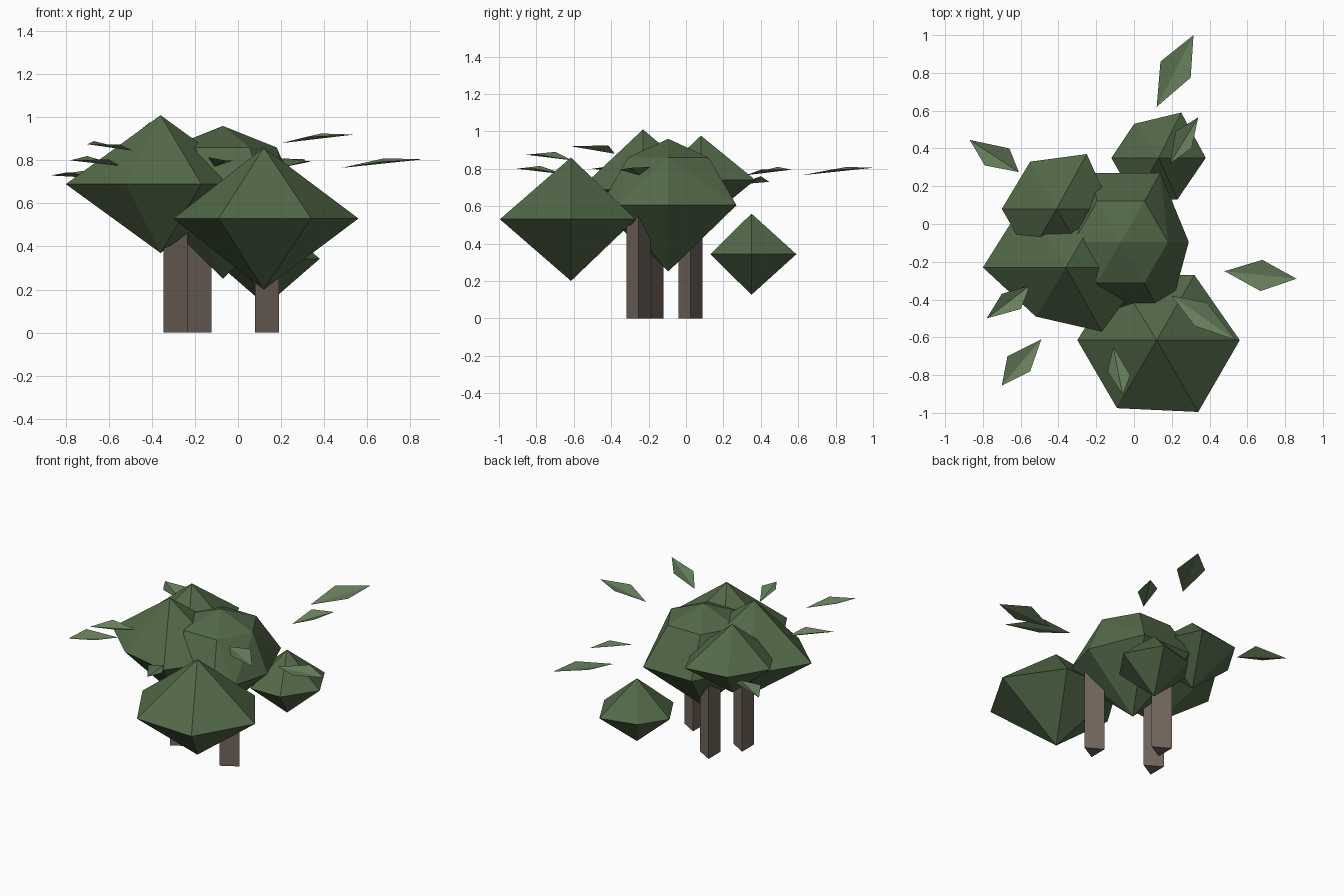
import bpy, bmesh, math
from mathutils import Vector

if "Cube" in bpy.data.objects:
    bpy.data.objects.remove(bpy.data.objects["Cube"])


def material(name, rgb):
    m = bpy.data.materials.new(name)
    m.diffuse_color = (*rgb, 1)
    m.use_nodes = True
    m.node_tree.nodes["Principled BSDF"].inputs["Base Color"].default_value = m.diffuse_color
    return m


FOLIAGE = material("foliage_green", (0.085, 0.14, 0.065))
LEAF = material("leaf_green", (0.14, 0.22, 0.11))
BARK = material("bark_brown", (0.17, 0.135, 0.11))


def finish(bm, name, mat):
    me = bpy.data.meshes.new(name)
    bm.to_mesh(me)
    bm.free()
    me.materials.append(mat)
    ob = bpy.data.objects.new(name, me)
    bpy.context.collection.objects.link(ob)
    return ob


def hull(name, points, mat):
    """Closed faceted lump around a few points."""
    bm = bmesh.new()
    for p in points:
        bm.verts.new(p)
    res = bmesh.ops.convex_hull(bm, input=bm.verts[:])
    bmesh.ops.recalc_face_normals(bm, faces=bm.faces[:])
    finish(bm, name, mat)


def ring(r, n=6):
    return [(r * math.cos(i * math.tau / n), r * math.sin(i * math.tau / n))
            for i in range(n)]


def clump(name, centre, half_height, outline):
    """Six-sided double pyramid of foliage."""
    c = Vector(centre)
    pts = [c + Vector((x, y, 0)) for x, y in outline]
    pts += [c + Vector((0, 0, s * half_height)) for s in (1, -1)]
    hull(name, pts, FOLIAGE)


# outer foliage clumps
clump("foliage_front", (0.12, -0.615, 0.53), 0.33,
      [(0.44, 0), (0.22, -0.38), (-0.21, -0.36), (-0.42, 0), (-0.21, 0.34), (0.2, 0.345)])
clump("foliage_left", (-0.36, -0.23, 0.69), 0.32,
      [(0.44, 0), (0.19, -0.34), (-0.16, -0.26), (-0.44, 0), (-0.22, 0.35), (0.22, 0.38)])
clump("foliage_back_left", (-0.41, 0.08, 0.74), 0.237,
      [(0.29, 0), (0.145, -0.25), (-0.145, -0.25), (-0.29, 0), (-0.14, 0.25), (0.16, 0.29)])
clump("foliage_back_right", (0.13, 0.35, 0.343), 0.217,
      [(0.25, 0), (0.1, -0.22), (-0.125, -0.22), (-0.25, 0), (-0.13, 0.18), (0.12, 0.24)])

# central foliage: apex, shoulder ring, equator and pointed bottom
cx, cy = -0.07, -0.095
equator = [(0.36, 0), (0.21, 0.365), (-0.16, 0.365), (-0.36, 0.03),
           (-0.17, -0.27), (-0.07, -0.355), (0.2, -0.36), (0.29, -0.26)]
hull("foliage_centre",
     [(cx, cy, 0.96), (cx, cy, 0.25)]
     + [(cx + x, cy + y, 0.86) for x, y in ring(0.25)]
     + [(cx + x, cy + y, 0.605) for x, y in equator], FOLIAGE)

# three-sided trunks
for i, (x, y) in enumerate([(-0.308, -0.185), (-0.198, 0.025), (0.117, -0.255)]):
    hull(f"trunk_{i + 1}",
         [(x + a, y + b, z) for a, b in ring(0.074, 3) for z in (0, 0.56)], BARK)


def leaf(i, inner, side_a, outer, side_b, z, rise=0.025):
    """Loose leaf folded along its length."""
    bm = bmesh.new()
    heights = (z, z + 0.045, z + rise, z + 0.03)
    a, b, c, d = [bm.verts.new((*p, h)) for p, h in
                  zip((inner, side_a, outer, side_b), heights)]
    for f in ((a, b, c), (a, c, d)):
        face = bm.faces.new(f)
        face.normal_update()
        if face.normal.z < 0:
            face.normal_flip()
    finish(bm, f"leaf_{i + 1}", LEAF)


# loose leaves floating around the crown
leaves = [
    ((0.12, 0.62), (0.14, 0.86), (0.315, 1.0), (0.30, 0.775), 0.765, 0.04),
    ((0.19, 0.32), (0.22, 0.49), (0.34, 0.565), (0.305, 0.40), 0.765, 0.03),
    ((-0.61, 0.275), (-0.66, 0.40), (-0.87, 0.445), (-0.79, 0.31), 0.715, 0.015),
    ((-0.55, -0.325), (-0.70, -0.37), (-0.78, -0.50), (-0.60, -0.45), 0.775, 0.025),
    ((-0.49, -0.61), (-0.67, -0.70), (-0.70, -0.855), (-0.55, -0.78), 0.845, 0.03),
    ((-0.11, -0.65), (-0.14, -0.78), (-0.06, -0.905), (-0.02, -0.80), 0.77, 0.03),
    ((0.20, -0.38), (0.385, -0.415), (0.54, -0.615), (0.32, -0.54), 0.88, 0.04),
    ((0.48, -0.25), (0.68, -0.19), (0.86, -0.29), (0.67, -0.355), 0.765, 0.04),
]
for i, spec in enumerate(leaves):
    leaf(i, *spec)
